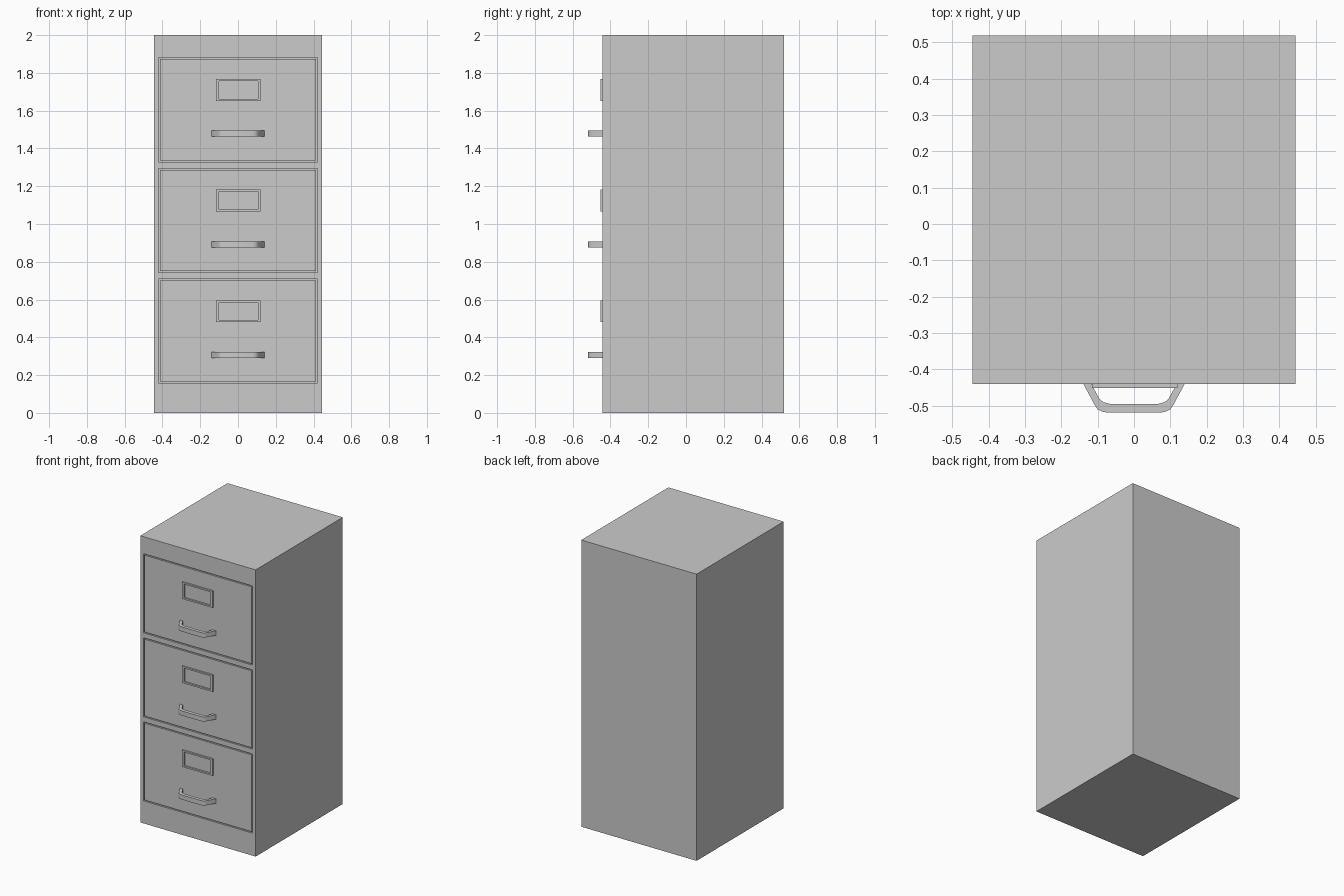
import bpy, bmesh

if "Cube" in bpy.data.objects:
    bpy.data.objects.remove(bpy.data.objects["Cube"])

HALF_W, FRONT, BACK = 0.445, -0.441, 0.519
PITCH = 0.586
GAP, DEPTH = 0.008, 0.012


def finish(bm, name):
    bmesh.ops.recalc_face_normals(bm, faces=bm.faces)
    mesh = bpy.data.meshes.new(name)
    bm.to_mesh(mesh)
    bm.free()
    obj = bpy.data.objects.new(name, mesh)
    bpy.context.collection.objects.link(obj)
    return obj


def box(name, x0, x1, y0, y1, z0, z1):
    bm = bmesh.new()
    bmesh.ops.create_cube(bm, size=1)
    for v in bm.verts:
        v.co = (x1 if v.co.x > 0 else x0,
                y1 if v.co.y > 0 else y0,
                z1 if v.co.z > 0 else z0)
    return finish(bm, name)


def strip_loop(name, sections, closed):
    """Skin a row of four-point cross-sections, capping the ends if open."""
    bm = bmesh.new()
    rings = [[bm.verts.new(p) for p in s] for s in sections]
    pairs = list(zip(rings, rings[1:]))
    if closed:
        pairs.append((rings[-1], rings[0]))
    else:
        bm.faces.new(rings[0])
        bm.faces.new(rings[-1])
    for a, b in pairs:
        for i in range(4):
            j = (i + 1) % 4
            bm.faces.new((a[i], a[j], b[j], b[i]))
    return finish(bm, name)


def label_frame(name, z):
    # Raised rectangular card holder
    cx, hw, hh, t = 0.002, 0.118, 0.058, 0.015
    y0, y1 = FRONT - 0.011, FRONT + 0.002
    sections = []
    for sx, sz in ((-1, -1), (1, -1), (1, 1), (-1, 1)):
        ox, oz = cx + sx * hw, z + sz * hh
        ix, iz = cx + sx * (hw - t), z + sz * (hh - t * 0.7)
        sections.append([(ox, y1, oz), (ox, y0, oz), (ix, y0, iz), (ix, y1, iz)])
    return strip_loop(name, sections, True)


def handle(name, z):
    # Bow handle: matching outer and inner points of the right half, mirrored
    outer = [(0.139, -0.441), (0.108, -0.499), (0.100, -0.510), (0.089, -0.516), (0.075, -0.519)]
    inner = [(0.117, -0.441), (0.101, -0.471), (0.094, -0.483), (0.083, -0.491), (0.067, -0.495)]
    half = list(zip(outer, inner))
    mirrored = [((-a[0], a[1]), (-b[0], b[1])) for a, b in reversed(half)]
    z0, z1 = z - 0.016, z + 0.016
    sections = [[(*a, z0), (*a, z1), (*b, z1), (*b, z0)] for a, b in half + mirrored]
    obj = strip_loop(name, sections, False)
    bpy.ops.object.select_all(action='DESELECT')
    obj.select_set(True)
    bpy.context.view_layer.objects.active = obj
    bpy.ops.object.shade_smooth_by_angle(angle=0.6)
    return obj


# Cabinet shell
cabinet = box("cabinet_body", -HALF_W, HALF_W, FRONT, BACK, 0, 2)

for i in range(3):
    z0 = 0.157 + i * PITCH
    z1 = z0 + 0.552
    # Shallow opening for the drawer
    cutter = box(f"drawer_opening_{i + 1}", -0.422, 0.422, FRONT - 0.05, FRONT + DEPTH, z0, z1)
    cutter.hide_render = True
    cutter.hide_set(True)
    cut = cabinet.modifiers.new(cutter.name, 'BOOLEAN')
    cut.object = cutter
    cut.operation = 'DIFFERENCE'
    cut.solver = 'EXACT'
    # Flush drawer front, leaving a thin groove around it
    box(f"drawer_front_{i + 1}", -0.422 + GAP, 0.422 - GAP, FRONT, FRONT + DEPTH + 0.004,
        z0 + GAP, z1 - GAP)
    # Drawer fittings
    label_frame(f"label_frame_{i + 1}", z0 + 0.381)
    handle(f"drawer_handle_{i + 1}", z0 + 0.149)
